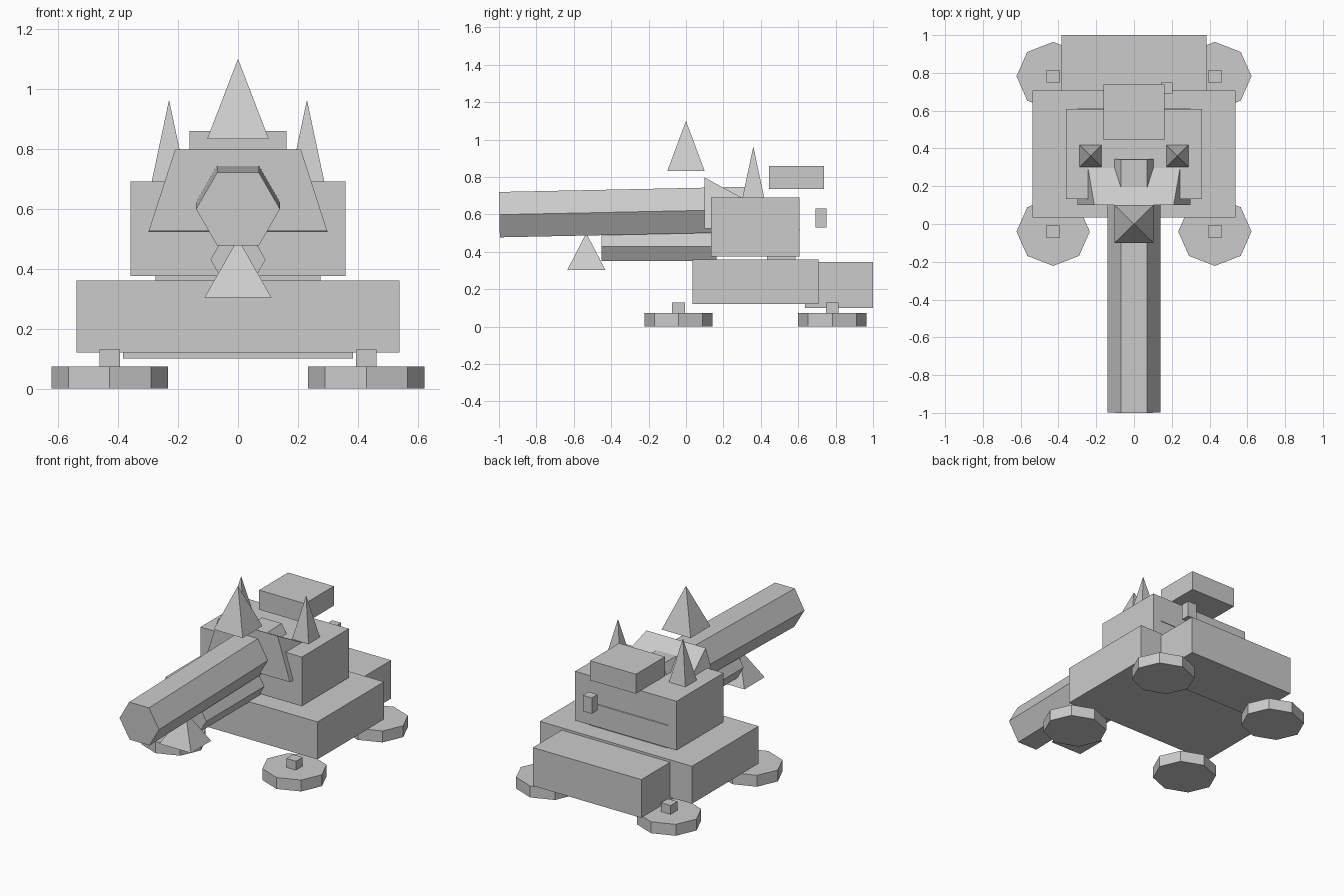
import bpy, math
from mathutils import Matrix

if "Cube" in bpy.data.objects:
    bpy.data.objects.remove(bpy.data.objects["Cube"])

# Single flat colour
grey = bpy.data.materials.new("plain grey")
grey.diffuse_color = (0.6, 0.6, 0.6, 1)
grey.use_nodes = True
grey.node_tree.nodes["Principled BSDF"].inputs["Base Color"].default_value = grey.diffuse_color


def finish(name):
    ob = bpy.context.object
    ob.name = name
    ob.data.materials.append(grey)
    return ob


def box(name, x, y, z):
    """Box from (min, max) ranges."""
    bpy.ops.mesh.primitive_cube_add(size=1)
    ob = finish(name)
    ob.data.transform(Matrix.Translation([(a + b) / 2 for a, b in (x, y, z)])
                      @ Matrix.Diagonal((x[1] - x[0], y[1] - y[0], z[1] - z[0], 1)))
    return ob


def spike(name, x, y, z0, z1, hx, hy):
    """Square pyramid with sides along the axes."""
    bpy.ops.mesh.primitive_cone_add(vertices=4, radius1=math.sqrt(2), radius2=0, depth=1)
    ob = finish(name)
    ob.data.transform(Matrix.Translation((x, y, (z0 + z1) / 2))
                      @ Matrix.Diagonal((hx, hy, z1 - z0, 1))
                      @ Matrix.Rotation(math.pi / 4, 4, 'Z'))
    return ob


def hex_tube(name, y0, y1, z, radius, tilt=0.0):
    """Hexagonal bar along y, flat side up."""
    bpy.ops.mesh.primitive_cylinder_add(vertices=6, radius=radius, depth=y1 - y0)
    ob = finish(name)
    ob.data.transform(Matrix.Translation((0, (y0 + y1) / 2, z))
                      @ Matrix.Rotation(math.pi / 2 + tilt, 4, 'X')
                      @ Matrix.Rotation(math.pi / 2, 4, 'Z'))
    return ob


# Body
box("hull", (-0.538, 0.538), (0.035, 0.708), (0.12, 0.36))
box("rear_engine_box", (-0.384, 0.384), (0.637, 1.0), (0.10, 0.345))
box("turret_ring", (-0.276, 0.276), (0.432, 0.585), (0.34, 0.40))
box("turret", (-0.359, 0.359), (0.133, 0.608), (0.376, 0.69))
box("roof_box", (-0.162, 0.162), (0.445, 0.738), (0.735, 0.86))
box("rear_block", (0.142, 0.205), (0.692, 0.75), (0.53, 0.632))

# Sloped gun shield: triangular wedge, narrower along its top edge
wedge = bpy.data.meshes.new("gun_shield")
wedge.from_pydata([(-0.298, 0.1, 0.525), (0.298, 0.1, 0.525), (0.21, 0.1, 0.797),
                   (-0.21, 0.1, 0.797), (-0.298, 0.612, 0.52), (0.298, 0.612, 0.52)], [],
                  [(0, 1, 2, 3), (3, 2, 5, 4), (0, 4, 5, 1), (0, 3, 4), (1, 5, 2)])
shield = bpy.data.objects.new("gun_shield", wedge)
bpy.context.collection.objects.link(shield)
wedge.materials.append(grey)

# Guns
hex_tube("main_barrel", -0.998, 0.345, 0.613, 0.14, 0.021)
hex_tube("lower_barrel", -0.452, 0.162, 0.43, 0.092)

# Spikes
spike("top_spike", 0, 0, 0.832, 1.1, 0.103, 0.1)
spike("hanging_spike", 0, -0.533, 0.303, 0.5, 0.112, 0.102)
for s, side in ((-1, "left"), (1, "right")):
    spike(side + "_turret_spike", s * 0.23, 0.36, 0.69, 0.963, 0.058, 0.058)
    # Octagonal feet with small posts
    for y, end in ((-0.04, "front"), (0.782, "rear")):
        bpy.ops.mesh.primitive_cylinder_add(vertices=8, radius=1, depth=1)
        foot = finish(f"{end}_{side}_foot")
        foot.data.transform(Matrix.Translation((s * 0.428, y, 0.0365))
                            @ Matrix.Diagonal((0.194, 0.182, 0.073, 1)))
        box(f"{end}_{side}_post", (s * 0.428 - 0.034, s * 0.428 + 0.034),
            (y - 0.034, y + 0.034), (0.06, 0.13))
